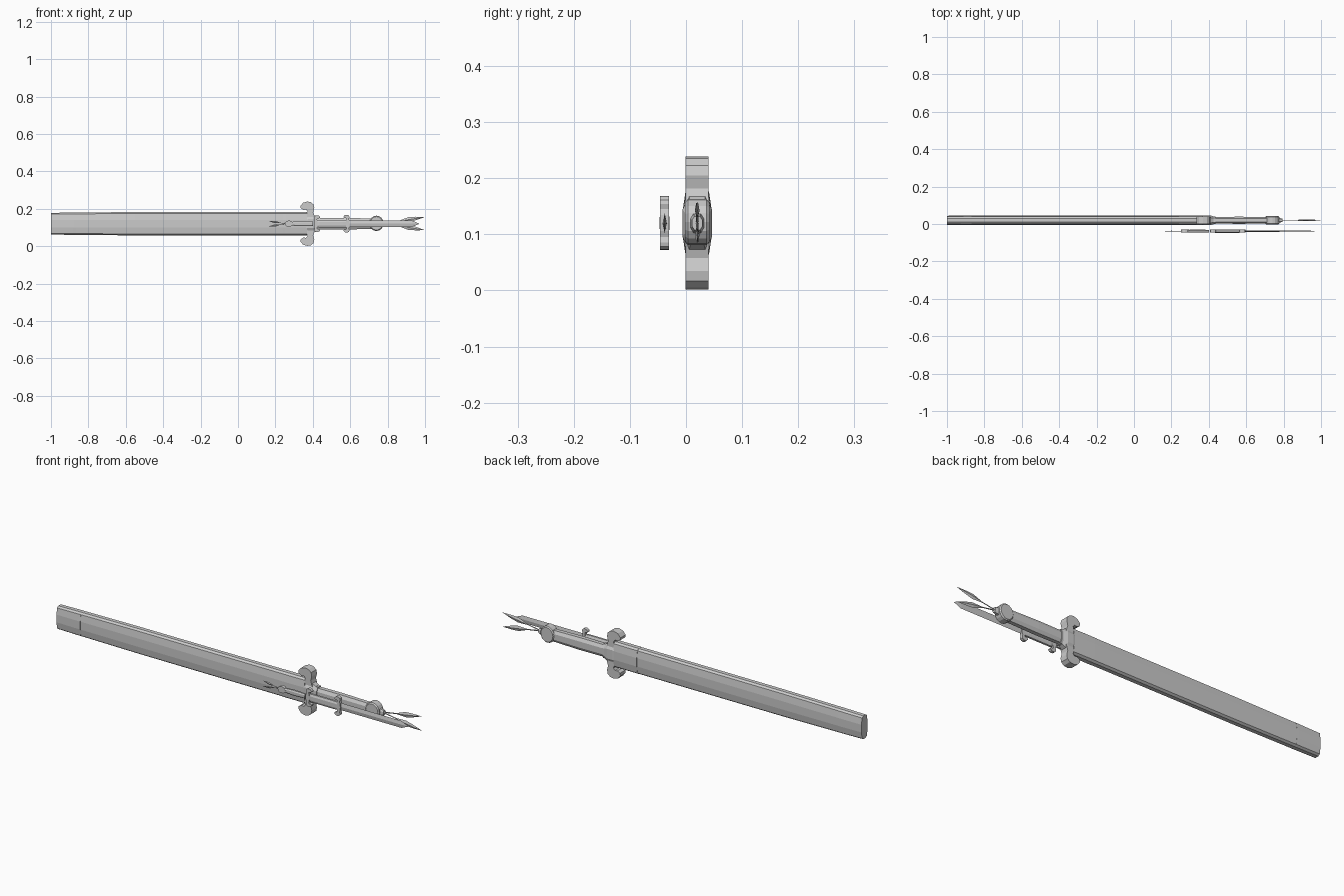
import bpy, bmesh, math
from mathutils import Vector

if "Cube" in bpy.data.objects:
    bpy.data.objects.remove(bpy.data.objects["Cube"])

ZC = 0.12          # height of the long axis
Y_SWORD = 0.02
Y_DAGGER = -0.038


def finish(name, bm):
    bmesh.ops.recalc_face_normals(bm, faces=bm.faces)
    me = bpy.data.meshes.new(name)
    bm.to_mesh(me)
    bm.free()
    ob = bpy.data.objects.new(name, me)
    bpy.context.collection.objects.link(ob)
    return ob


def loft(name, profile, stations, y, z=ZC):
    """Skin a unit (y, z) profile along x; stations are (x, half_y, half_z)."""
    bm = bmesh.new()
    rings = [[bm.verts.new((x, y + p * hy, z + q * hz)) for p, q in profile]
             for x, hy, hz in stations]
    n = len(profile)
    for a, b in zip(rings, rings[1:]):
        for i in range(n):
            j = (i + 1) % n
            bm.faces.new((a[i], a[j], b[j], b[i]))
    bm.faces.new(rings[0])
    bm.faces.new(rings[-1])
    return finish(name, bm)


def plate(name, outline, y, half):
    """Extrude an (x, z) outline through the y direction."""
    bm = bmesh.new()
    face = bm.faces.new([bm.verts.new((x, y - half, z)) for x, z in outline])
    res = bmesh.ops.extrude_face_region(bm, geom=[face])
    moved = [v for v in res["geom"] if isinstance(v, bmesh.types.BMVert)]
    bmesh.ops.translate(bm, verts=moved, vec=(0, 2 * half, 0))
    return finish(name, bm)


# Curled guard: upper half of the outline, mirrored below; curls towards -x
GUARD = [(0.022, 0.0), (0.020, 0.035), (0.012, 0.062), (0.018, 0.085), (0.014, 0.103),
         (0.000, 0.115), (-0.020, 0.1185), (-0.042, 0.112), (-0.056, 0.095),
         (-0.054, 0.082), (-0.040, 0.074), (-0.026, 0.076), (-0.018, 0.066),
         (-0.022, 0.045), (-0.024, 0.020)]


def guard(name, x, y, half, sx, sz):
    upper = [(x + px * sx, ZC + pz * sz) for px, pz in GUARD]
    lower = [(x + px * sx, ZC - pz * sz) for px, pz in reversed(GUARD[1:])]
    plate(name, upper + lower, y, half)


def tassel(name, x, y, z, direction, length, rise, width, thick):
    """Two leaf-shaped ends on thin cords, fanned up and down."""
    for side, label in ((1, "upper"), (-1, "lower")):
        axis = Vector((direction * length, 0, side * rise))
        across = Vector((-axis.z, 0, axis.x)).normalized()
        bm = bmesh.new()
        rings = []
        for t, w in ((0, 0.25), (0.36, 0.2), (0.6, 1.0), (0.78, 0.7), (1.0, 0.04)):
            c = Vector((x, y, z)) + axis * t
            d = Vector((0, thick * (0.4 + 0.6 * w), 0))
            rings.append([bm.verts.new(c + o) for o in
                          (across * width * w, d, -across * width * w, -d)])
        for a, b in zip(rings, rings[1:]):
            for i in range(4):
                j = (i + 1) % 4
                bm.faces.new((a[i], a[j], b[j], b[i]))
        bm.faces.new(rings[0])
        bm.faces.new(rings[-1])
        finish(f"{name}_{label}", bm)


def disc(name, x, z, y, rx, rz, half, sides=16):
    pts = [(x + rx * math.cos(2 * math.pi * i / sides),
            z + rz * math.sin(2 * math.pi * i / sides)) for i in range(sides)]
    return plate(name, pts, y, half)


def bevel(ob, width):
    m = ob.modifiers.new("bevel", "BEVEL")
    m.width = width
    m.segments = 1
    m.limit_method = 'ANGLE'
    m.angle_limit = math.radians(50)


def symmetric(quarter):
    """Mirror a first-quadrant profile into a closed loop."""
    q = quarter
    return (q + [(-a, b) for a, b in reversed(q)] + [(-a, -b) for a, b in q]
            + [(a, -b) for a, b in reversed(q)])


SHEATH = symmetric([(1, 0.33), (0.8, 0.88), (0.4, 1)])
OCTAGON = symmetric([(1, 0.5), (0.55, 1)])
DIAMOND = [(1, 0), (0, 1), (-1, 0), (0, -1)]

# Long sword: sheath with slightly raised end fittings
loft("sheath", SHEATH, [(-0.88, 0.0248, 0.0595), (-0.55, 0.025, 0.0625),
                        (0.26, 0.025, 0.063)], Y_SWORD)
loft("sheath_tip", SHEATH, [(-1.0, 0.024, 0.058), (-0.88, 0.0255, 0.0597),
                            (-0.868, 0.0255, 0.0597)], Y_SWORD)
loft("sheath_throat", SHEATH, [(0.24, 0.0262, 0.0635), (0.255, 0.0262, 0.0635),
                               (0.37, 0.025, 0.0635)], Y_SWORD)

# Long sword: guard, collars, grip, pommel, tassel
guard("guard", 0.39, Y_SWORD, 0.0205, 1, 1)
loft("guard_boss", OCTAGON, [(0.345, 0.022, 0.035), (0.375, 0.0265, 0.048),
                             (0.405, 0.0265, 0.048), (0.425, 0.021, 0.036)], Y_SWORD)
loft("grip", OCTAGON, [(0.41, 0.0175, 0.03), (0.56, 0.019, 0.031),
                       (0.72, 0.0175, 0.028)], Y_SWORD)
loft("grip_collar", OCTAGON, [(0.42, 0.021, 0.035), (0.435, 0.021, 0.035)], Y_SWORD)
bevel(disc("pommel", 0.74, 0.122, Y_SWORD, 0.0385, 0.041, 0.0215), 0.005)
loft("pommel_cap", OCTAGON, [(0.77, 0.013, 0.018), (0.795, 0.009, 0.012)], Y_SWORD)
tassel("tassel", 0.785, Y_SWORD, 0.121, 1, 0.213, 0.035, 0.013, 0.004)

# Small dagger lying in front: blade, grip, two guards, pommel, tassel
loft("dagger_blade", DIAMOND, [(0.58, 0.004, 0.018), (0.93, 0.003, 0.0175),
                               (0.968, 0.0005, 0.001)], Y_DAGGER)
loft("dagger_forte", OCTAGON, [(0.42, 0.006, 0.017), (0.435, 0.009, 0.02),
                               (0.56, 0.009, 0.02), (0.595, 0.007, 0.018)], Y_DAGGER)
guard("dagger_guard", 0.415, Y_DAGGER, 0.008, -0.42, 0.38)
guard("dagger_catch", 0.588, Y_DAGGER, 0.008, 0.42, 0.405)
loft("dagger_grip", OCTAGON, [(0.285, 0.007, 0.010), (0.335, 0.008, 0.013),
                              (0.40, 0.007, 0.011)], Y_DAGGER)
disc("dagger_pommel", 0.272, ZC, Y_DAGGER, 0.021, 0.017, 0.008, 12)
tassel("dagger_tassel", 0.256, Y_DAGGER, ZC, -1, 0.09, 0.014, 0.006, 0.002)
